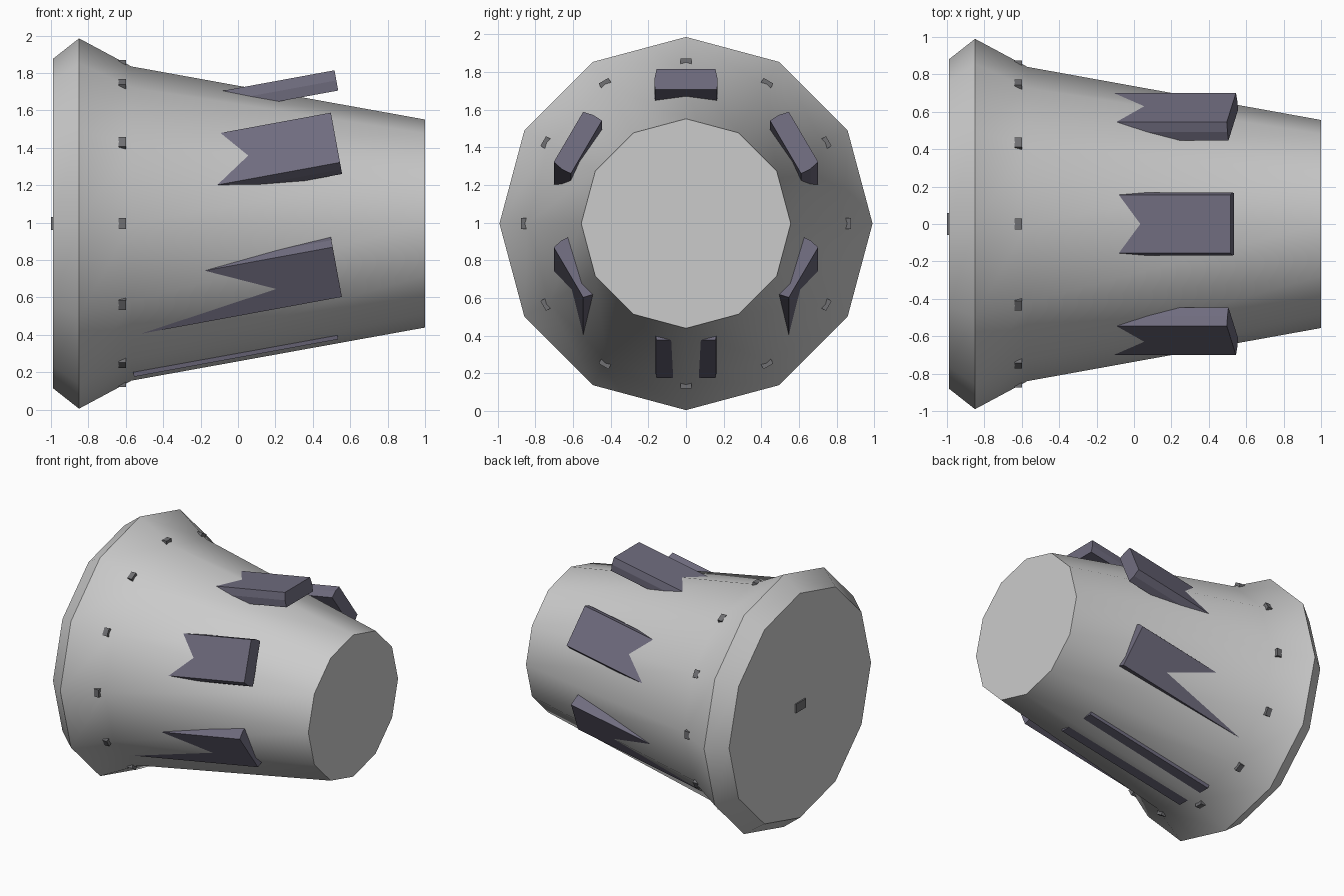
import bpy, bmesh
from math import radians, sin, cos, pi
from mathutils import Matrix, Vector

cube = bpy.data.objects.get("Cube")
if cube:
    bpy.data.objects.remove(cube, do_unlink=True)

MID = Vector((0, 0, 0.995))


def material(name, colour):
    mat = bpy.data.materials.new(name)
    mat.use_nodes = True
    mat.diffuse_color = (*colour, 1)
    mat.node_tree.nodes["Principled BSDF"].inputs["Base Color"].default_value = (*colour, 1)
    return mat


shell_grey = material("shell grey", (0.6, 0.6, 0.6))
slate = material("slate violet", (0.16, 0.15, 0.21))
bolt_grey = material("bolt grey", (0.16, 0.16, 0.17))


def loft(name, rings, mat, matrix=Matrix()):
    """Skin a closed solid through matching rings of points."""
    bm = bmesh.new()
    loops = [[bm.verts.new(p) for p in ring] for ring in rings]
    n = len(loops[0])
    for a, b in zip(loops, loops[1:]):
        for i in range(n):
            j = (i + 1) % n
            bm.faces.new((a[i], a[j], b[j], b[i]))
    bm.faces.new(loops[0])
    bm.faces.new(loops[-1])
    bmesh.ops.recalc_face_normals(bm, faces=bm.faces)
    mesh = bpy.data.meshes.new(name)
    bm.to_mesh(mesh)
    bm.free()
    mesh.materials.append(mat)
    obj = bpy.data.objects.new(name, mesh)
    obj.matrix_world = matrix
    bpy.context.collection.objects.link(obj)
    return obj


def bar(name, length, section, mat, matrix):
    """Extrude a y-z section along x."""
    rings = [[(x, y, z) for y, z in section] for x in (-length / 2, length / 2)]
    return loft(name, rings, mat, matrix)


def rectangle(w, h):
    return [(-w / 2, -h / 2), (w / 2, -h / 2), (w / 2, h / 2), (-w / 2, h / 2)]


# Twelve-sided flared body lying along x
profile = [(-0.99, 0.88), (-0.85, 0.99), (-0.57, 0.84), (1.0, 0.556)]
rings = [[(x, r * sin(k * pi / 6), r * cos(k * pi / 6)) for k in range(12)]
         for x, r in profile]
body = loft("flared_body", rings, shell_grey, Matrix.Translation(MID))
bpy.ops.object.select_all(action='DESELECT')
body.select_set(True)
bpy.context.view_layer.objects.active = body
bpy.ops.object.shade_smooth_by_angle(angle=radians(40))

# Six fins around the body, all tipped the same way
fin_section = [(-0.165, -0.055), (0.165, -0.055), (0.168, 0), (0.156, 0.055),
               (-0.156, 0.055), (-0.168, 0)]
tilt = Matrix.Rotation(radians(-10.4), 4, 'Y')
for k in range(6):
    turn = Matrix.Rotation(k * pi / 3, 4, 'X')
    place = Matrix.Translation(MID + turn @ Vector((-0.02, 0, 0.665)))
    bar(f"fin_{k + 1}", 1.11, fin_section, slate, place @ tilt @ turn)

# Ring of small bolts behind the flare
for k in range(12):
    turn = Matrix.Rotation(k * pi / 6, 4, 'X')
    place = Matrix.Translation(MID) @ turn @ Matrix.Translation((-0.618, 0, 0.845))
    bar(f"bolt_{k + 1}", 0.04, rectangle(0.06, 0.06), bolt_grey, place)

# Small plug in the wide end
bar("end_plug", 0.04, rectangle(0.12, 0.07), bolt_grey,
    Matrix.Translation(MID + Vector((-0.98, 0, 0))))
